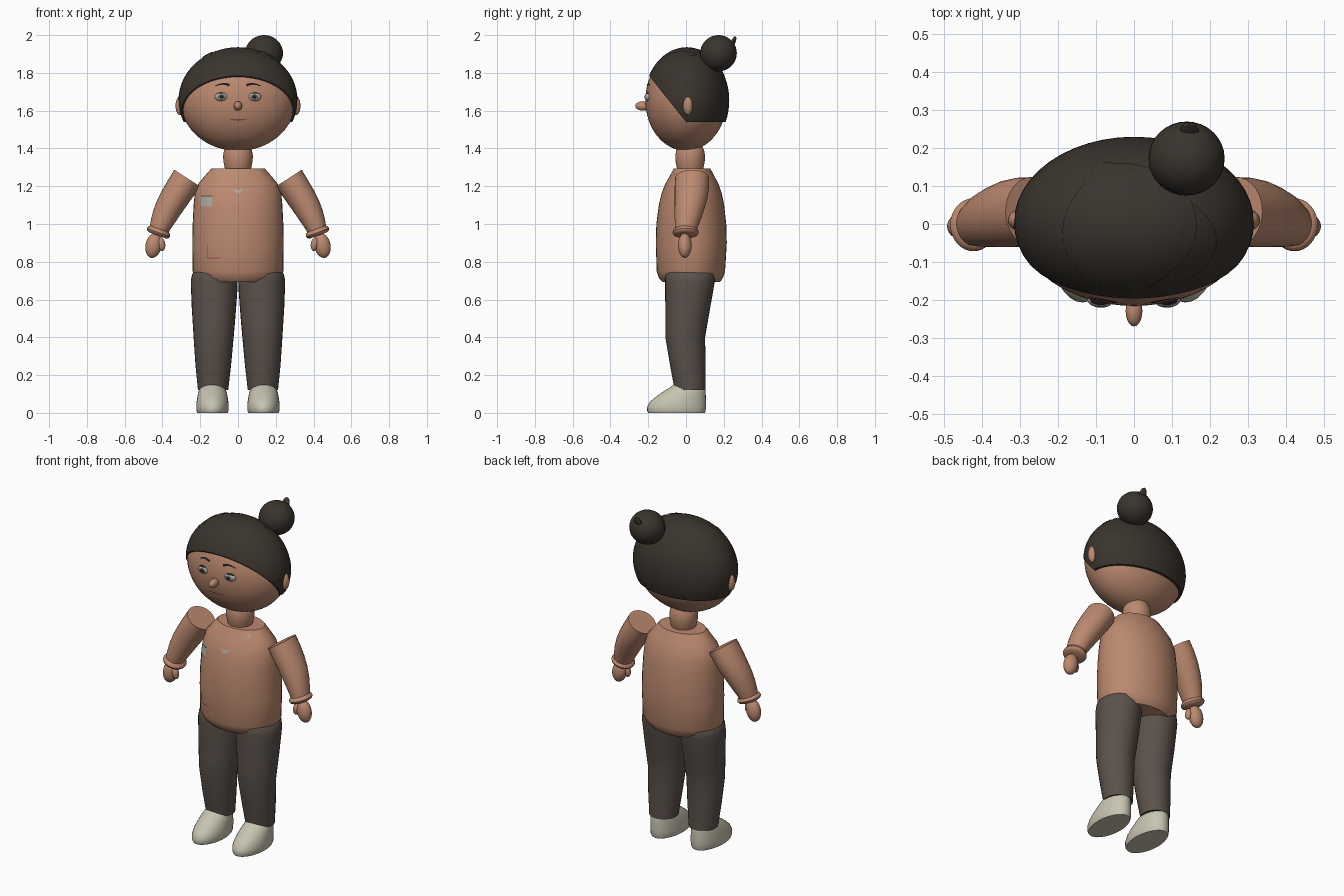
import bpy, bmesh, math
from mathutils import Vector, Matrix

if "Cube" in bpy.data.objects:
    bpy.data.objects.remove(bpy.data.objects["Cube"])


def mat(name, r, g, b):
    m = bpy.data.materials.new(name)
    m.diffuse_color = (r, g, b, 1)
    m.use_nodes = True
    m.node_tree.nodes["Principled BSDF"].inputs["Base Color"].default_value = m.diffuse_color
    return m


SKIN = mat("warm skin", .50, .25, .16)
HAIR = mat("dark hair", .042, .034, .026)
TROUSER = mat("charcoal brown", .105, .083, .070)
SHOE = mat("pale shoe", .58, .55, .44)
PATCH = mat("grey patch", .40, .40, .35)
LIP = mat("lip brown", .24, .08, .05)
EYE = mat("eye grey", .42, .40, .36)
IRIS = mat("iris grey", .11, .11, .10)
DARK = mat("lash black", .012, .010, .009)


def finish(name, bm, *mats, angle=40):
    bmesh.ops.recalc_face_normals(bm, faces=bm.faces)
    me = bpy.data.meshes.new(name)
    bm.to_mesh(me)
    bm.free()
    ob = bpy.data.objects.new(name, me)
    bpy.context.collection.objects.link(ob)
    for m in mats:
        me.materials.append(m)
    bpy.ops.object.select_all(action='DESELECT')
    ob.select_set(True)
    bpy.context.view_layer.objects.active = ob
    bpy.ops.object.shade_smooth_by_angle(angle=math.radians(angle))
    return ob


def ball_bm(c, r, rot=Matrix(), seg=32, rings=20):
    bm = bmesh.new()
    bmesh.ops.create_uvsphere(bm, u_segments=seg, v_segments=rings, radius=1)
    bm.transform(Matrix.Translation(c) @ rot @ Matrix.Diagonal((*r, 1)))
    return bm


def ball(name, c, r, m, rot=Matrix(), seg=32, rings=20):
    return finish(name, ball_bm(c, r, rot, seg, rings), m)


def loft(name, rings, m, n=32, angle=40):
    """Capped skin over elliptical rings (centre, u axis, v axis)."""
    bm = bmesh.new()
    loops = []
    for c, u, v in rings:
        loops.append([bm.verts.new(c + u * math.cos(2 * math.pi * i / n)
                                   + v * math.sin(2 * math.pi * i / n)) for i in range(n)])
    for a, b in zip(loops, loops[1:]):
        for i in range(n):
            j = (i + 1) % n
            bm.faces.new((a[i], a[j], b[j], b[i]))
    bm.faces.new(loops[0])
    bm.faces.new(loops[-1])
    return finish(name, bm, m, angle=angle)


def upright(rows):
    """Rows of x centre, y centre, z, x radius, y radius."""
    return [(Vector((x, y, z)), Vector((rx, 0, 0)), Vector((0, ry, 0))) for x, y, z, rx, ry in rows]


def strip(name, pts, place, m):
    """Thin plate laid on a surface: points of u, v and half width."""
    bm = bmesh.new()
    rows = []
    for i, (u, v, w) in enumerate(pts):
        a, b = pts[max(i - 1, 0)], pts[min(i + 1, len(pts) - 1)]
        d = Vector((b[0] - a[0], b[1] - a[1])).normalized()
        rows.append([bm.verts.new(place(u - d.y * w * k, v + d.x * w * k)) for k in (-1, -.5, 0, .5, 1)])
    for a, b in zip(rows, rows[1:]):
        for i in range(4):
            bm.faces.new((a[i], a[i + 1], b[i + 1], b[i]))
    return finish(name, bm, m)


# Head, hair cap cut by a level nape plane and a slanted hairline plane
HC, HR = Vector((0, 0, 1.655)), Vector((.305, .215, .268))
CC, CR = Vector((0, .004, 1.655)), Vector((.315, .225, .281))
ball("head", HC, HR, SKIN, seg=48, rings=32)
bm = ball_bm(CC, CR, seg=48, rings=32)
for no in ((0, 0, 1), (0, 1.25, 1)):
    cut = bmesh.ops.bisect_plane(bm, geom=bm.verts[:] + bm.edges[:] + bm.faces[:],
                                 plane_co=(0, 0, 1.54), plane_no=no, clear_inner=True)
    bmesh.ops.contextual_create(bm, geom=[e for e in cut["geom_cut"] if isinstance(e, bmesh.types.BMEdge)])
finish("hair_cap", bm, HAIR)


def on_face(x, z):
    q = 1 - (x / HR.x) ** 2 - ((z - HC.z) / HR.z) ** 2
    return Vector((x, -HR.y * math.sqrt(max(q, 0)) - .004, z))


def on_hair(x, y):
    q = 1 - (x / CR.x) ** 2 - ((y - CC.y) / CR.y) ** 2
    return Vector((x, y, CC.z + CR.z * math.sqrt(max(q, 0)) + .004))


# Hair locks, bowed leaf shapes from crown to fringe
for k, (x0, y0, x1, y1, bow, w) in enumerate(((-.11, .13, -.12, -.165, -.05, .022),
                                              (.15, .06, .04, -.165, .04, .018),
                                              (.16, .05, .14, -.15, .05, .016),
                                              (-.08, .16, .06, .14, .01, .006))):
    pts = []
    for i in range(13):
        t = i / 12
        s = math.sin(math.pi * t)
        pts.append((x0 + (x1 - x0) * t + bow * s, y0 + (y1 - y0) * t, w * s + .001))
    strip(f"hair_lock_{k}", pts, on_hair, HAIR)

# Bun with a loose tuft
ball("bun", (.138, .172, 1.904), (.1, .097, .096), HAIR)
X, Y = Vector((1, 0, 0)), Vector((0, .8, -.6))
loft("bun_tuft", [(Vector((.145, y, z)), X * r * 1.8, Y * r) for y, z, r in
                  ((.225, 1.94, .02), (.25, 1.965, .013), (.26, 1.985, .009), (.264, 1.993, .002))], HAIR, 12)

# Face
ball("nose", (0, -.228, 1.625), (.022, .041, .025), SKIN, seg=20, rings=12)
strip("mouth", [(.047 * t / 6, 1.551 + .005 * (t / 6) ** 2, .0045 - .003 * abs(t / 6)) for t in range(-6, 7)],
      on_face, LIP)
for s, side in ((-1, "right"), (1, "left")):
    ball(f"ear_{side}", (s * .306, .01, 1.626), (.025, .026, .05), SKIN, seg=20, rings=12)
    c = on_face(s * .087, 1.673) + Vector((0, .012, 0))
    bm = ball_bm(c, (.036, .022, .024), seg=24, rings=24)
    for f in bm.faces:
        d = f.calc_center_median() - c
        r = math.hypot(d.x, d.z)
        f.material_index = 2 if r < .007 or d.z > .014 + .004 * (1 - abs(d.x) / .036) else 1 if r < .016 else 0
    finish(f"eye_{side}", bm, EYE, IRIS, DARK)
    strip(f"brow_{side}", [(s * (.045 + .075 * t / 8), 1.728 + .014 * math.sin(math.pi * (.15 + .8 * t / 8)),
                            .007 - .005 * t / 8) for t in range(9)], on_face, DARK)

# Neck and torso
loft("neck", upright([(0, .022, z, r, r) for z, r in
                      ((1.27, .062), (1.3, .071), (1.33, .077), (1.36, .079), (1.39, .074), (1.42, .06))]), SKIN)
TORSO = [(0, .028, .693, .195, .152), (0, .026, .715, .225, .17), (0, .026, .75, .24, .181),
         (0, .028, .9, .242, .188), (0, .028, 1.0, .24, .185), (0, .029, 1.1, .235, .173),
         (0, .03, 1.16, .229, .16), (0, .031, 1.21, .212, .142), (0, .032, 1.25, .18, .12), (0, .032, 1.293, .142, .097)]
loft("torso", upright(TORSO), SKIN, 40)


def on_chest(x, z):
    for a, b in zip(TORSO, TORSO[1:]):
        if a[2] <= z <= b[2]:
            t = (z - a[2]) / (b[2] - a[2])
            cy, rx, ry = (a[i] + (b[i] - a[i]) * t for i in (1, 3, 4))
            return Vector((x, cy - ry * math.sqrt(max(0, 1 - (x / rx) ** 2)) - .004, z))


# Chest badge, collar notch, collar flecks and pocket outline
strip("badge", [(-.195 + .0073 * i, 1.119, .027) for i in range(9)], on_chest, PATCH)
strip("badge_edge", [(-.197 + .0078 * i, 1.147, .004) for i in range(9)], on_chest, IRIS)
strip("collar_notch", [(.03 * t / 4, 1.17 + .014 * abs(t / 4), .009 - .008 * abs(t / 4)) for t in range(-4, 5)],
      on_chest, PATCH)
for s, side in ((-1, "right"), (1, "left")):
    strip(f"collar_fleck_{side}", [(s * .103, 1.255, .001), (s * .108, 1.268, .004), (s * .113, 1.28, .002)],
          on_chest, PATCH)
strip("pocket_side", [(-.163, .82 + .01 * i, .0015) for i in range(8)], on_chest, LIP)
strip("pocket_base", [(-.163 + .01 * i, .82, .0015) for i in range(8)], on_chest, LIP)

for s, side in ((-1, "right"), (1, "left")):
    # Sleeve with flat shoulder end, bending down to the wrist
    path = [(.269, .033, 1.243, .081, .09), (.30, .031, 1.195, .08, .091), (.335, .027, 1.14, .077, .087),
            (.365, .02, 1.09, .073, .08), (.39, .012, 1.04, .066, .072), (.409, .004, .995, .057, .063),
            (.425, -.002, .95, .048, .054)]
    rings = []
    for i, (x, y, z, r, ry) in enumerate(path):
        a, b = path[max(i - 1, 0)], path[min(i + 1, 6)]
        d = Vector((b[0] - a[0], 0, b[2] - a[2])).normalized()
        rings.append((Vector((s * x, y, z)), Vector((-s * d.z, 0, d.x)) * r, Vector((0, ry, 0))))
    loft(f"sleeve_{side}", rings, SKIN)

    # Flared cuff
    ax = Vector((s * .35, 0, -.94))
    u = Vector((s * .94, 0, .35))
    u = Vector((-s * ax.z, 0, s * ax.x)) if s > 0 else Vector((ax.z, 0, -ax.x))
    base = Vector((s * .422, -.002, .953))
    loft(f"cuff_{side}", [(base + ax * h, u * r, Vector((0, r * 1.07, 0))) for h, r in
                          ((-.022, .052), (-.014, .062), (-.002, .065), (.008, .06), (.014, .048))], SKIN)

    # Mitten hand and thumb
    ball(f"hand_{side}", (s * .447, -.006, .886), (.043, .036, .066), SKIN,
         Matrix.Rotation(-s * .2, 4, 'Y'), 24, 16)
    ball(f"thumb_{side}", (s * .405, -.018, .893), (.02, .02, .036), SKIN,
         Matrix.Rotation(s * .15, 4, 'Y'), 16, 10)

    # Trouser leg
    loft(f"trouser_leg_{side}", upright([(s * x, y, z, rx, ry) for x, y, z, rx, ry in (
        (.132, .022, .12, .08, .082), (.131, .01, .25, .094, .094), (.129, -.004, .4, .106, .105),
        (.128, .003, .48, .112, .112), (.1275, .009, .55, .117, .118), (.126, .016, .64, .122, .127),
        (.126, .021, .7, .124, .132), (.125, .022, .735, .118, .132), (.125, .022, .747, .108, .124))]), TROUSER)

    # Shoe: flat sole, long sloping toe, upright heel
    loft(f"shoe_{side}", upright([(s * .135, (f + b) / 2, z, w, (b - f) / 2) for z, f, b, w in (
        (0, -.2, .1, .08), (.012, -.206, .104, .085), (.035, -.205, .106, .086), (.06, -.19, .106, .084),
        (.085, -.16, .105, .08), (.11, -.125, .104, .075), (.13, -.093, .101, .068),
        (.147, -.068, .09, .055), (.158, -.05, .05, .033))]), SHOE)
